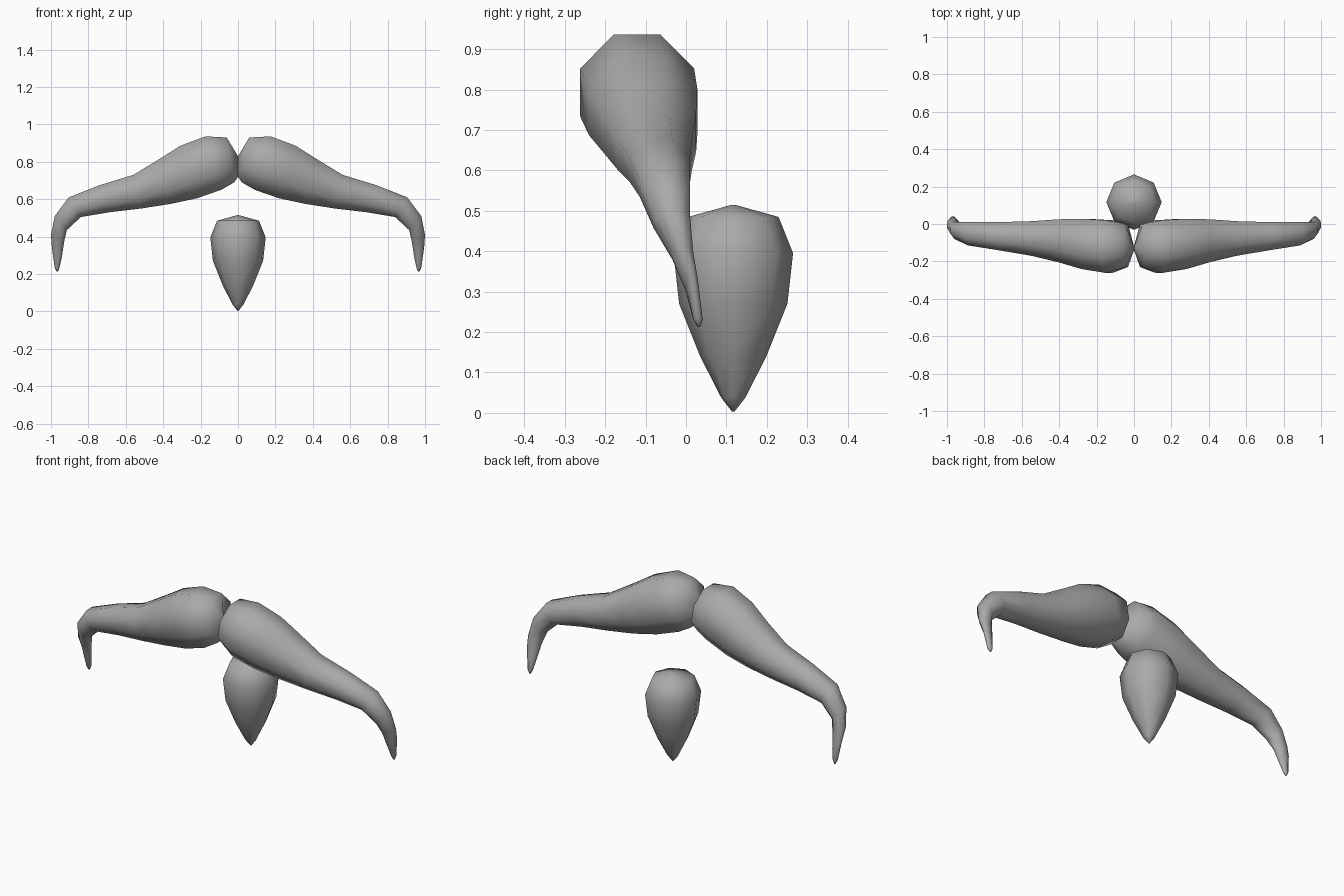
import bpy, bmesh, math
from mathutils import Vector

if "Cube" in bpy.data.objects:
    bpy.data.objects.remove(bpy.data.objects["Cube"])

hair = bpy.data.materials.new("hair grey")
hair.diffuse_color = (0.4, 0.4, 0.4, 1)
hair.use_nodes = True
hair.node_tree.nodes["Principled BSDF"].inputs["Base Color"].default_value = hair.diffuse_color
SIDES = 8


def loft(name, rings):
    """Skin a list of equal-length point rings and cap both ends."""
    bm = bmesh.new()
    loops = [[bm.verts.new(p) for p in ring] for ring in rings]
    for a, b in zip(loops, loops[1:]):
        for i in range(SIDES):
            j = (i + 1) % SIDES
            bm.faces.new((a[i], a[j], b[j], b[i]))
    bm.faces.new(loops[0])
    bm.faces.new(loops[-1])
    bmesh.ops.recalc_face_normals(bm, faces=bm.faces)
    for f in bm.faces:
        f.smooth = True
    mesh = bpy.data.meshes.new(name)
    bm.to_mesh(mesh)
    bm.free()
    mesh.materials.append(hair)
    obj = bpy.data.objects.new(name, mesh)
    bpy.context.collection.objects.link(obj)
    return obj


# Moustache sections: top x, top z, bottom x, bottom z, front y, back y
sections = [
    (0.00, 0.83, 0.00, 0.72, -0.14, -0.12),
    (0.06, 0.93, 0.02, 0.69, -0.23, 0.00),
    (0.175, 0.936, 0.09, 0.65, -0.262, 0.02),
    (0.31, 0.885, 0.22, 0.605, -0.24, 0.028),
    (0.42, 0.815, 0.36, 0.575, -0.205, 0.025),
    (0.56, 0.73, 0.52, 0.55, -0.17, 0.015),
    (0.74, 0.675, 0.69, 0.53, -0.14, 0.01),
    (0.905, 0.61, 0.84, 0.505, -0.115, 0.01),
    (0.98, 0.51, 0.915, 0.435, -0.08, 0.01),
    (1.00, 0.41, 0.93, 0.37, -0.035, 0.018),
    (0.995, 0.34, 0.942, 0.29, -0.002, 0.03),
    (0.98, 0.235, 0.955, 0.23, 0.018, 0.041),
    (0.971, 0.214, 0.963, 0.213, 0.028, 0.036),
]


def section_ring(tx, tz, bx, bz, yf, yb):
    """Flat-topped octagon spanning the given extents."""
    mid = Vector(((tx + bx) / 2, (yf + yb) / 2, (tz + bz) / 2))
    up = Vector(((tx - bx) / 2, 0, (tz - bz) / 2))
    side = Vector((0, (yb - yf) / 2, 0))
    k = 1 / math.cos(math.pi / SIDES)
    angles = [(i + 0.5) * math.tau / SIDES for i in range(SIDES)]
    return [mid + k * (math.cos(a) * side + math.sin(a) * up) for a in angles]


# Two mirrored moustache halves
for name, sign in (("moustache_right", 1), ("moustache_left", -1)):
    loft(name, [[(sign * p.x, p.y, p.z) for p in section_ring(*s)] for s in sections])

# Chin tuft: radius and height of each ring
profile = [(0.003, 0.003), (0.03, 0.038), (0.082, 0.14), (0.134, 0.27),
           (0.148, 0.395), (0.112, 0.485), (0.004, 0.515)]
loft("chin_tuft", [[(r * math.cos(i * math.tau / SIDES),
                     0.117 + r * math.sin(i * math.tau / SIDES), z)
                    for i in range(SIDES)] for r, z in profile])
